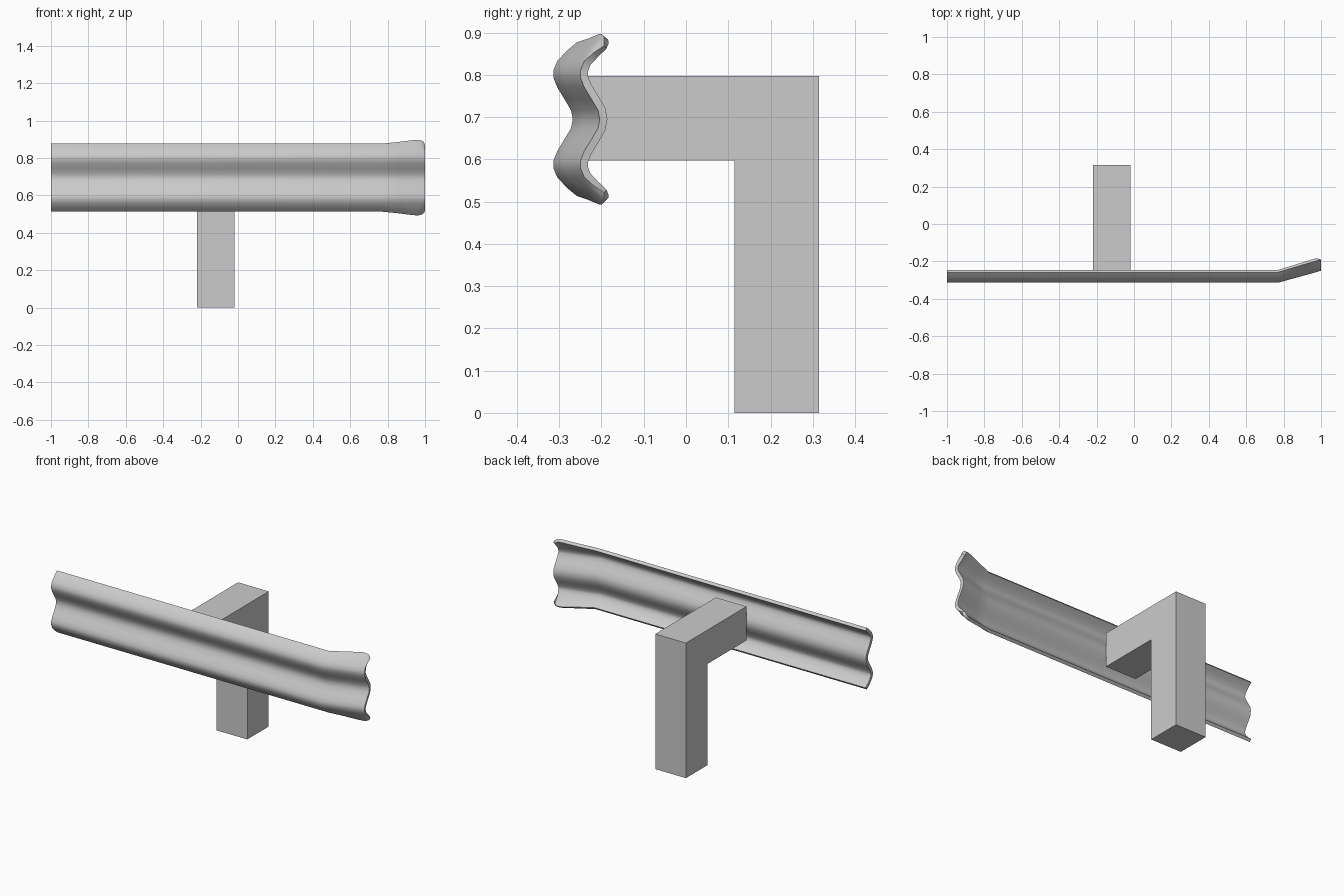
import bpy, bmesh

if "Cube" in bpy.data.objects:
    bpy.data.objects.remove(bpy.data.objects["Cube"])


def make_object(name, bm):
    mesh = bpy.data.meshes.new(name)
    bm.to_mesh(mesh)
    bm.free()
    obj = bpy.data.objects.new(name, mesh)
    bpy.context.collection.objects.link(obj)
    return obj


# L-shaped support post: side profile (y, z) extruded along x
profile = [(0.115, 0), (0.315, 0), (0.315, 0.797), (-0.25, 0.797),
           (-0.25, 0.597), (0.115, 0.597)]
bm = bmesh.new()
face = bm.faces.new([bm.verts.new((-0.22, y, z)) for y, z in profile])
ext = bmesh.ops.extrude_face_region(bm, geom=[face])
bmesh.ops.translate(bm, vec=(0.2, 0, 0),
                    verts=[v for v in ext["geom"] if isinstance(v, bmesh.types.BMVert)])
bmesh.ops.recalc_face_normals(bm, faces=bm.faces)
make_object("support_post", bm)

# W-beam front profile: (y, height from the middle), mirrored top to bottom
MID = 0.695
half = [(-0.258, 0.182), (-0.282, 0.162), (-0.305, 0.137), (-0.314, 0.115),
        (-0.314, 0.099), (-0.305, 0.076), (-0.288, 0.048), (-0.272, 0.021)]
beam = half + [(-0.268, 0)] + [(y, -h) for y, h in reversed(half)]

# Stations along x: (x, backward bend, edge flare)
stations = [(-1, 0, 0), (0.77, 0, 0), (0.86, 0.025, 0.009), (0.94, 0.047, 0.019),
            (0.965, 0.054, 0.020), (0.985, 0.060, 0.015),
            (0.995, 0.063, 0.006), (1.0, 0.064, -0.008)]
bm = bmesh.new()
rows = []
for x, bend, flare in stations:
    row = []
    for y, h in beam:
        a = max(0, (abs(h) - 0.137) / 0.045)   # only the lips flare
        row.append(bm.verts.new((x, y + bend + max(flare, 0) * a * 0.2,
                                 MID + h + flare * a * (1 if h > 0 else -1))))
    rows.append(row)
for r, s in zip(rows, rows[1:]):
    for j in range(len(beam) - 1):
        bm.faces.new((r[j], r[j + 1], s[j + 1], s[j]))
rail = make_object("guard_rail", bm)
mod = rail.modifiers.new("thickness", "SOLIDIFY")
mod.thickness = 0.018
mod.offset = -1
mod.use_even_offset = True

# Smooth the rail, keep its rims sharp
bpy.context.view_layer.objects.active = rail
rail.select_set(True)
bpy.ops.object.modifier_apply(modifier=mod.name)
bpy.ops.object.shade_smooth_by_angle(angle=0.6)
